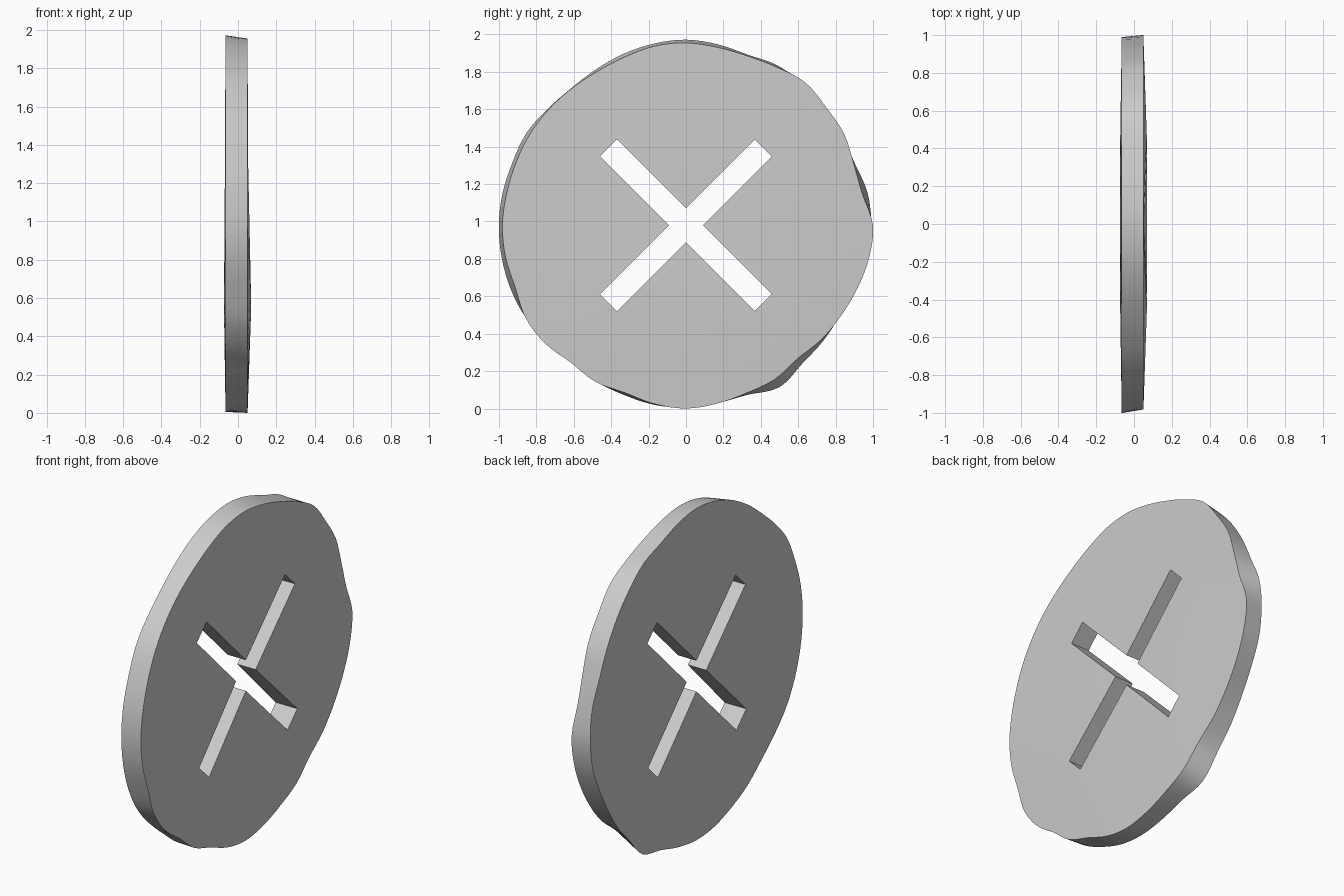
import bpy, bmesh, math

if "Cube" in bpy.data.objects:
    bpy.data.objects.remove(bpy.data.objects["Cube"])

CENTRE_Z = 0.98
FRONT_X, BACK_X = 0.05, -0.065

# Rim radius every 10 degrees (y axis first, towards z) for the +x and -x faces
FRONT_R = [1.0, .958, .956, .977, .98, .995, .975, .963, .966, .975, .972, .957,
           .949, .953, .960, .966, .968, .973, .981, .979, .971, .99, .983, .958,
           .967, .953, .970, .98, .968, .954, .951, .930, .948, .961, .978, .995]
BACK_R = [.99, .987, .962, .962, .968, .975, .985, .97, .982, .992, .986, .975,
          .962, .955, .966, .985, .986, .995, 1.0, 1.0, .997, .988, .968, .955,
          .963, .966, .975, .975, .966, .965, 1.0, .967, .96, .955, .965, .985]


def catmull(a, b, c, d, t):
    return 0.5 * (2*b + (c-a)*t + (2*a-5*b+4*c-d)*t*t + (3*b-a-3*c+d)*t**3)


def rim_loop(radii, x, steps=4):
    n, pts = len(radii), []
    for i in range(n * steps):
        k, t = i // steps, (i % steps) / steps
        r = catmull(radii[k-1], radii[k], radii[(k+1) % n], radii[(k+2) % n], t)
        a = 2 * math.pi * i / (n * steps)
        pts.append((x, r * math.cos(a), CENTRE_Z + r * math.sin(a)))
    return pts


def cross_loop(x, low_bulge):
    # Diagonal cross: an inner corner, then the two corners of each arm end
    half, reach, pts = 0.0645, 0.585, []
    for k in range(4):
        a = math.pi / 4 + k * math.pi / 2
        for u, v in ((reach, -half), (reach, half), (half, half)):
            y = u * math.cos(a) - v * math.sin(a)
            z = u * math.sin(a) + v * math.cos(a)
            pts.append((x + (low_bulge if z < -0.2 else 0), y, CENTRE_Z + z))
    return pts


def add_loop(bm, pts):
    verts = [bm.verts.new(p) for p in pts]
    n = len(verts)
    edges = [bm.edges.new((verts[i], verts[(i+1) % n])) for i in range(n)]
    return verts, edges


def wall(bm, a, b):
    n = len(a)
    for i in range(n):
        j = (i + 1) % n
        bm.faces.new((a[i], a[j], b[j], b[i]))


bm = bmesh.new()
# Rims and slot outlines on both faces
rim_f, rim_fe = add_loop(bm, rim_loop(FRONT_R, FRONT_X))
rim_b, rim_be = add_loop(bm, rim_loop(BACK_R, BACK_X))
slot_f, slot_fe = add_loop(bm, cross_loop(0.052, 0.016))
slot_b, slot_be = add_loop(bm, cross_loop(-0.068, -0.005))
# Flat faces with the cross left open
bmesh.ops.triangle_fill(bm, use_beauty=True, use_dissolve=False, edges=rim_fe + slot_fe)
bmesh.ops.triangle_fill(bm, use_beauty=True, use_dissolve=False, edges=rim_be + slot_be)
# Outer edge and slot walls
wall(bm, rim_f, rim_b)
wall(bm, slot_f, slot_b)
bmesh.ops.recalc_face_normals(bm, faces=bm.faces[:])

# Stand on the ground and centre sideways
zs = min(v.co.z for v in bm.verts)
ys = [v.co.y for v in bm.verts]
for v in bm.verts:
    v.co.z -= zs
    v.co.y -= (max(ys) + min(ys)) / 2

mesh = bpy.data.meshes.new("slotted_disc")
bm.to_mesh(mesh)
bm.free()
disc = bpy.data.objects.new("slotted_disc", mesh)
bpy.context.collection.objects.link(disc)
bpy.context.view_layer.objects.active = disc
disc.select_set(True)
bpy.ops.object.shade_smooth_by_angle(angle=math.radians(30))
